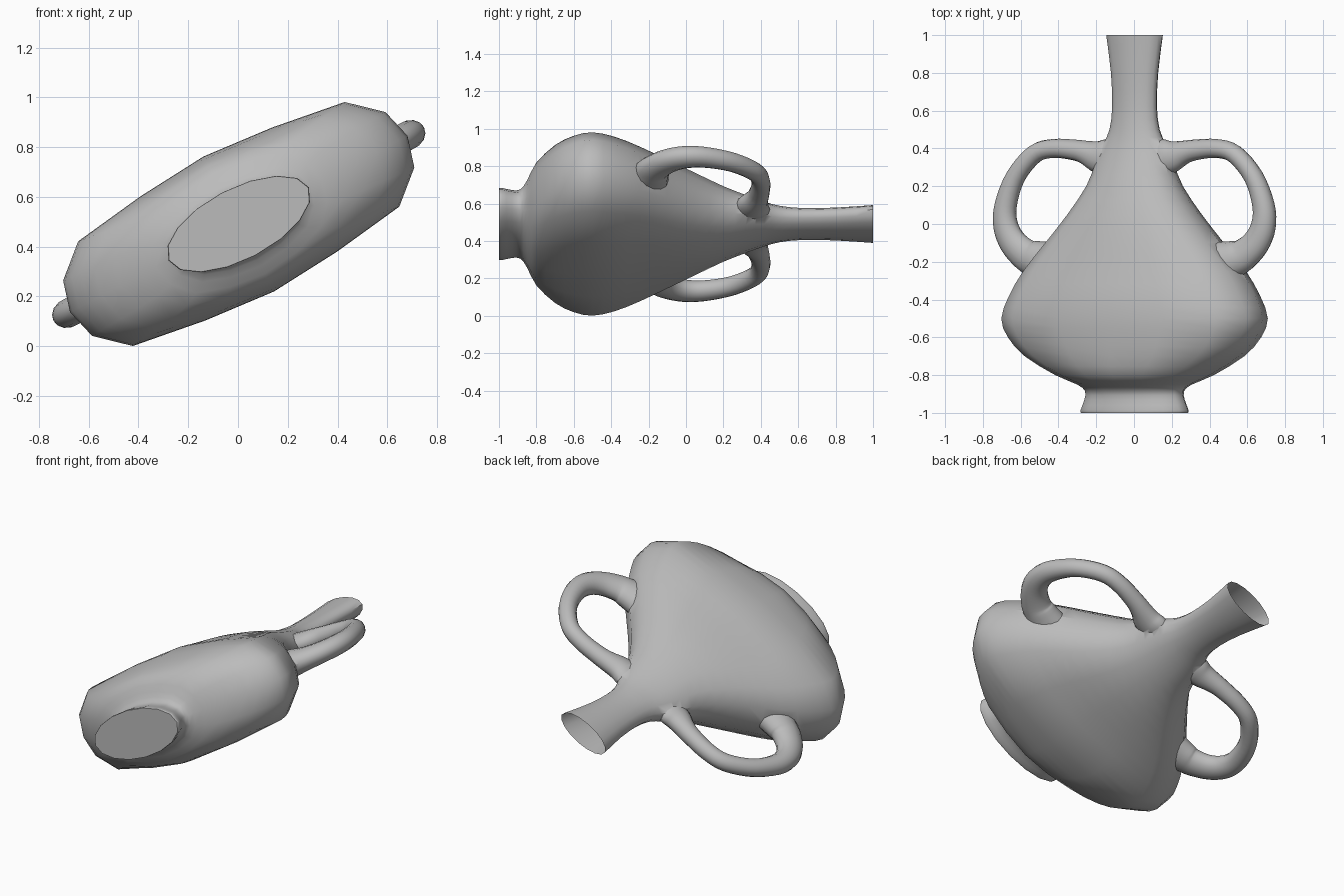
import bpy, bmesh, math
from mathutils import Vector

if "Cube" in bpy.data.objects:
    bpy.data.objects.remove(bpy.data.objects["Cube"])

TILT = math.radians(27.6)
C, S = math.cos(TILT), math.sin(TILT)

clay = bpy.data.materials.new("grey clay")
clay.diffuse_color = (0.5, 0.5, 0.5, 1)
clay.use_nodes = True
clay.node_tree.nodes["Principled BSDF"].inputs["Base Color"].default_value = clay.diffuse_color


def place(u, y, v):
    """Flask frame (width u, length y, thickness v) to the tilted world."""
    return Vector((u * C - v * S + 0.003, y, u * S + v * C + 0.491))


def smooth_rows(rows, steps):
    """Catmull-Rom interpolation of rows of numbers."""
    pts = [rows[0]] + rows + [rows[-1]]
    out = []
    for i in range(1, len(pts) - 2):
        for k in range(steps):
            t = k / steps
            out.append([0.5 * (2 * b + (c - a) * t + (2 * a - 5 * b + 4 * c - d) * t * t
                               + (3 * b - a - 3 * c + d) * t ** 3)
                        for a, b, c, d in zip(*pts[i - 1:i + 3])])
    return out + [list(rows[-1])]


def loft(name, rings):
    """Closed solid through a row of rings."""
    bm = bmesh.new()
    loops = [[bm.verts.new(p) for p in r] for r in rings]
    n = len(loops[0])
    for a, b in zip(loops, loops[1:]):
        for i in range(n):
            j = (i + 1) % n
            bm.faces.new((a[i], a[j], b[j], b[i]))
    bm.faces.new(loops[0][::-1])
    bm.faces.new(loops[-1])
    bmesh.ops.recalc_face_normals(bm, faces=bm.faces)
    me = bpy.data.meshes.new(name)
    bm.to_mesh(me)
    bm.free()
    me.materials.append(clay)
    ob = bpy.data.objects.new(name, me)
    bpy.context.collection.objects.link(ob)
    return ob


# Flask body: y, half width, half thickness, boxiness of the section
body = [
    (-1.0, .315, .142, 0), (-.985, .318, .143, 0), (-.93, .295, .135, 0),
    (-.885, .288, .142, .1), (-.85, .325, .19, .3), (-.80, .445, .26, .6),
    (-.70, .625, .288, .9), (-.60, .725, .30, 1), (-.50, .765, .306, 1),
    (-.38, .72, .298, .95), (-.25, .64, .272, .85), (-.10, .51, .245, .7),
    (.05, .38, .213, .55), (.20, .272, .167, .4), (.32, .225, .125, .2),
    (.42, .183, .095, 0), (.50, .145, .08, 0), (.62, .13, .068, 0),
    (.80, .138, .068, 0), (1.0, .167, .074, 0)]
quarter_round = [(1, 0), (.924, .383), (.707, .707), (.383, .924), (0, 1)]
quarter_boxy = [(1, 0), (.955, .41), (.79, .775), (.39, .92), (0, 1)]


def section(y, a, b, k):
    q = [(r[0] + (s[0] - r[0]) * k, r[1] + (s[1] - r[1]) * k)
         for r, s in zip(quarter_round, quarter_boxy)]
    half = q + [(-p, s) for p, s in q[-2::-1]]
    full = half + [(p, -s) for p, s in half[-2:0:-1]]
    return [place(a * p, y, b * s) for p, s in full]


flask = loft("flask_with_handles", [section(*r) for r in smooth_rows(body, 2)])

# Loop handles: sideways position, length position, in-plane radius, thickness radius
handle = [
    (.09, .35, .10, .05), (.15, .352, .097, .06), (.20, .357, .085, .06),
    (.26, .378, .064, .056), (.32, .392, .055, .052), (.43, .40, .05, .05),
    (.53, .37, .05, .05), (.63, .25, .052, .052), (.682, .10, .06, .055),
    (.682, -.01, .068, .058), (.642, -.10, .077, .06), (.575, -.165, .088, .066),
    (.525, -.187, .10, .075), (.46, -.21, .12, .085)]


def handle_rings(side):
    path = smooth_rows(handle, 4)
    rings = []
    for i, (x, y, r, t) in enumerate(path):
        p, q = path[max(i - 1, 0)], path[min(i + 1, len(path) - 1)]
        d = Vector(((q[0] - p[0]) / C, q[1] - p[1])).normalized()
        ring = []
        for k in range(14):
            w = math.tau * k / 14
            ring.append(place(side * (x / C - d.y * r * math.cos(w)),
                              y + d.x * r * math.cos(w), t * math.sin(w)))
        rings.append(ring)
    return rings


# Fuse the handles into the body
bpy.context.view_layer.objects.active = flask
flask.select_set(True)
for side, label in ((-1, "left"), (1, "right")):
    grip = loft(label + "_handle", handle_rings(side))
    mod = flask.modifiers.new("fuse", 'BOOLEAN')
    mod.operation, mod.solver, mod.object = 'UNION', 'EXACT', grip
    bpy.ops.object.modifier_apply(modifier=mod.name)
    bpy.data.objects.remove(grip)

# Open the mouth of the neck
bm = bmesh.new()
bm.from_mesh(flask.data)
mouth = [f for f in bm.faces if all(v.co.y > .999 for v in f.verts)]
bmesh.ops.delete(bm, geom=mouth, context='FACES_ONLY')
bm.to_mesh(flask.data)
bm.free()
bpy.ops.object.shade_smooth_by_angle(angle=math.radians(45))
